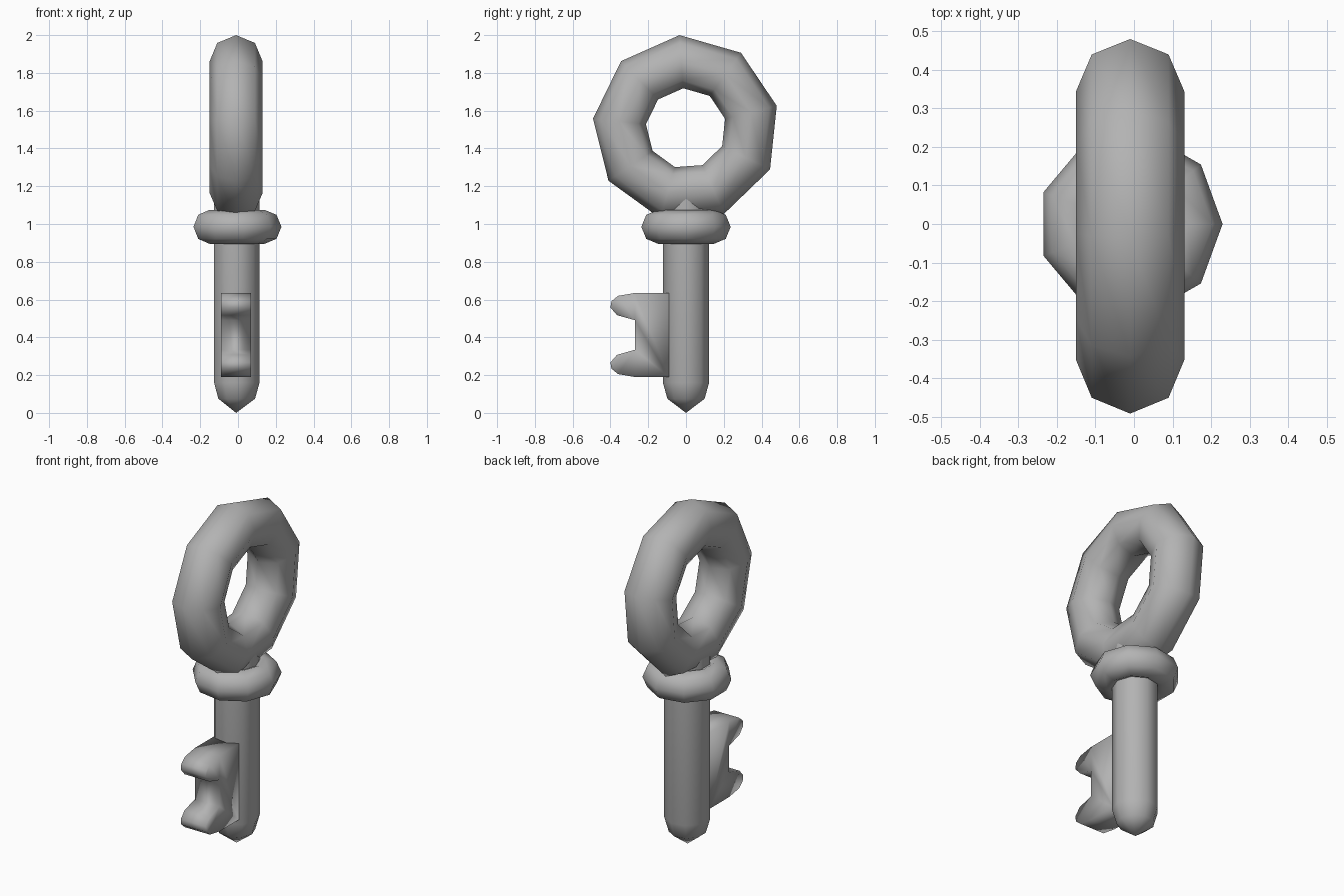
import bpy, bmesh
from math import cos, sin, radians, tau
from mathutils import Vector

old = bpy.data.objects.get("Cube")
if old:
    bpy.data.objects.remove(old)

metal = bpy.data.materials.new("grey metal")
metal.use_nodes = True
GREY = (0.45, 0.45, 0.45, 1)
metal.diffuse_color = GREY
metal.node_tree.nodes["Principled BSDF"].inputs["Base Color"].default_value = GREY

AXIS = -0.01   # x of the key's centre line
SIDES = 9


def finish(name, bm):
    bmesh.ops.recalc_face_normals(bm, faces=bm.faces)
    for f in bm.faces:
        f.smooth = True
    mesh = bpy.data.meshes.new(name)
    bm.to_mesh(mesh)
    bm.free()
    mesh.materials.append(metal)
    obj = bpy.data.objects.new(name, mesh)
    bpy.context.collection.objects.link(obj)
    return obj


def torus(name, major, minor, place, phase=0, tube_sides=8):
    """Low-poly torus; place maps (radius, angle, offset) to a point."""
    bm = bmesh.new()
    rings = []
    for i in range(SIDES):
        a = radians(phase) + tau * i / SIDES
        tube = [tau * j / tube_sides for j in range(tube_sides)]
        rings.append([bm.verts.new(place(major + minor * cos(t), a, minor * sin(t)))
                      for t in tube])
    for i in range(SIDES):
        r, s = rings[i], rings[(i + 1) % SIDES]
        for j in range(tube_sides):
            k = (j + 1) % tube_sides
            bm.faces.new((r[j], s[j], s[k], r[k]))
    return finish(name, bm)


# Upright bow ring and flat collar
torus("bow_ring", 0.354, 0.141,
      lambda r, a, h: Vector((AXIS + h, r * cos(a), 1.506 + r * sin(a))), phase=14)
torus("collar", 0.15, 0.09,
      lambda r, a, h: Vector((AXIS + r * cos(a), r * sin(a), 0.985 + h)))

# Shaft with a rounded tip, its top buried in the bow
bm = bmesh.new()
levels = []
for radius, z in ((0.1, 0.075), (0.124, 0.16), (0.124, 1.2)):
    levels.append([bm.verts.new((AXIS + radius * cos(tau * i / SIDES),
                                 radius * sin(tau * i / SIDES), z)) for i in range(SIDES)])
tip = bm.verts.new((AXIS, 0, 0))
for i in range(SIDES):
    k = (i + 1) % SIDES
    bm.faces.new((tip, levels[0][k], levels[0][i]))
    for low, high in zip(levels, levels[1:]):
        bm.faces.new((low[i], low[k], high[k], high[i]))
finish("shaft", bm)

# Bit with two rounded teeth: the upper half outline is mirrored downward
MID = 0.4125
half = [(-0.09, 0.2225), (-0.27, 0.2225), (-0.36, 0.207), (-0.395, 0.178),
        (-0.4, 0.145), (-0.365, 0.105), (-0.27, 0.078)]
bm = bmesh.new()
sides = []
for x in (AXIS - 0.08, AXIS + 0.08):
    upper = [bm.verts.new((x, y, MID + h)) for y, h in half]
    lower = [bm.verts.new((x, y, MID - h)) for y, h in half]
    sides.append(upper + lower[::-1])
    # side walls: web and the two teeth
    bm.faces.new((upper[0], upper[1], upper[6], lower[6], lower[1], lower[0]))
    bm.faces.new(upper[1:])
    bm.faces.new(lower[1:])
count = len(sides[0])
for i in range(count):
    k = (i + 1) % count
    bm.faces.new((sides[0][i], sides[0][k], sides[1][k], sides[1][i]))
finish("bit", bm)
